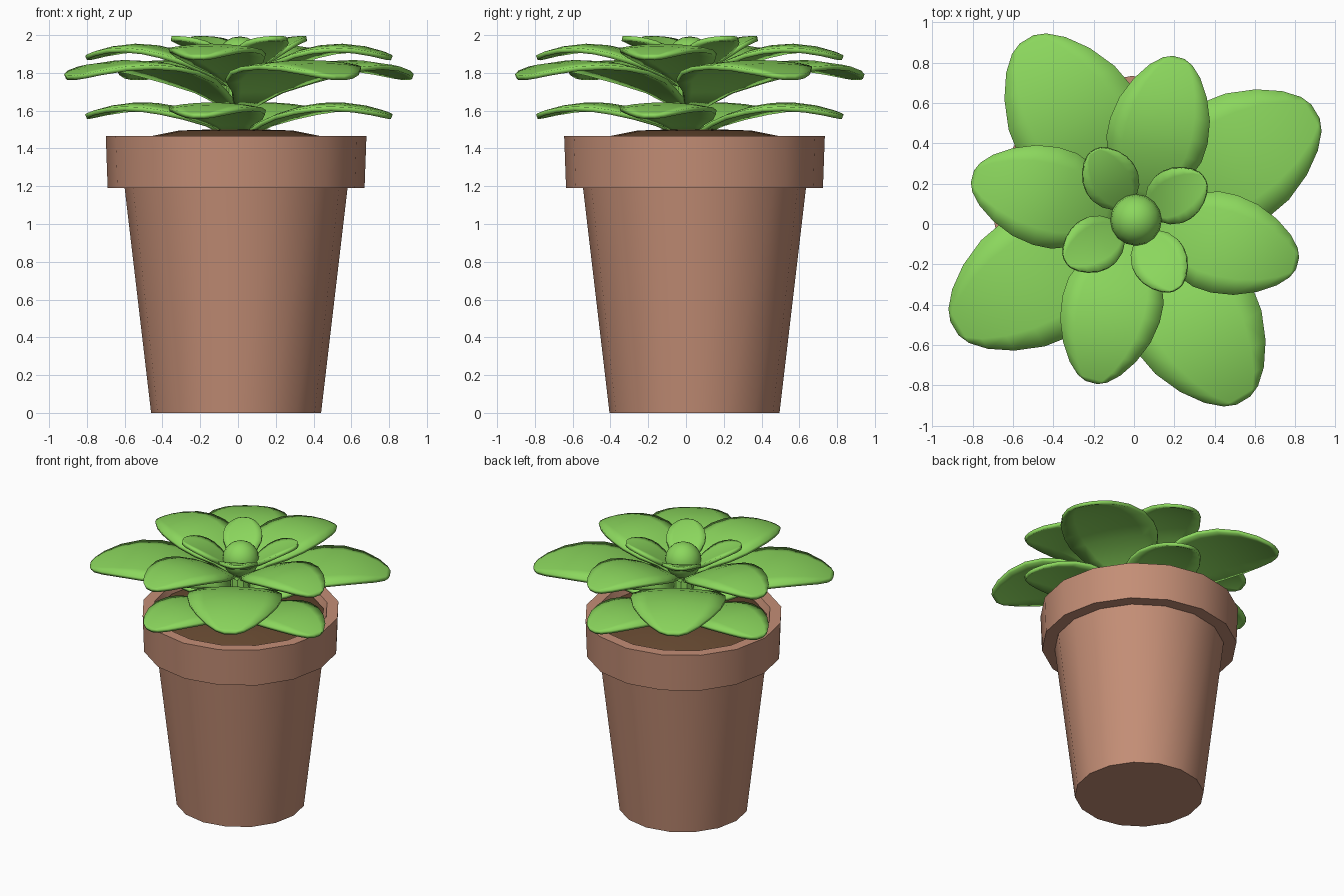
import bpy, bmesh, math

if "Cube" in bpy.data.objects:
    bpy.data.objects.remove(bpy.data.objects["Cube"])

CX, CY = -0.01, 0.045      # pot axis
PX, PY = 0.005, 0.02       # plant axis


def material(name, color):
    m = bpy.data.materials.new(name)
    m.diffuse_color = (*color, 1)
    m.use_nodes = True
    m.node_tree.nodes["Principled BSDF"].inputs["Base Color"].default_value = m.diffuse_color
    return m


CLAY = material("clay", (0.55, 0.27, 0.18))
SOIL = material("soil", (0.13, 0.065, 0.03))
GREEN = material("leaf_green", (0.26, 0.68, 0.11))


def smooth(ob, angle):
    bpy.ops.object.select_all(action='DESELECT')
    ob.select_set(True)
    bpy.context.view_layer.objects.active = ob
    bpy.ops.object.shade_smooth_by_angle(angle=math.radians(angle))


def add_object(name, mesh, mat, loc):
    if not mesh.materials:
        mesh.materials.append(mat)
    ob = bpy.data.objects.new(name, mesh)
    ob.location = loc
    bpy.context.collection.objects.link(ob)
    return ob


def lathe(name, profile, mat, loc, sides=16):
    """Revolve (radius, z) points; radius 0 makes a pole."""
    bm = bmesh.new()
    rings = []
    for r, z in profile:
        n = 1 if r == 0 else sides
        rings.append([bm.verts.new((r * math.cos(math.tau * i / sides),
                                    r * math.sin(math.tau * i / sides), z)) for i in range(n)])
    for a, b in zip(rings, rings[1:]):
        for i in range(sides):
            j = (i + 1) % sides
            quad = [a[i % len(a)], a[j % len(a)], b[j % len(b)], b[i % len(b)]]
            bm.faces.new(list(dict.fromkeys(quad)))
    bmesh.ops.recalc_face_normals(bm, faces=bm.faces)
    mesh = bpy.data.meshes.new(name)
    bm.to_mesh(mesh)
    bm.free()
    ob = add_object(name, mesh, mat, loc)
    smooth(ob, 35)
    return ob


# Pot with stepped rim, and the mounded soil inside it
lathe("pot", [(0, 0), (0.45, 0), (0.59, 1.19), (0.68, 1.19), (0.69, 1.465),
              (0.61, 1.465), (0.58, 1.38), (0, 1.38)], CLAY, (CX, CY, 0))
lathe("soil", [(0, 1.385), (0.58, 1.385), (0.585, 1.42), (0.45, 1.465), (0.3, 1.495), (0, 1.505)],
      SOIL, (CX, CY, 0))

# Short stem holding the leaf tiers
lathe("stem", [(0, 1.45), (0.08, 1.45), (0.06, 1.82), (0, 1.82)], GREEN, (PX, PY, 0), 10)

# Outline of a leaf: (position along length, share of half width)
OUTLINE = [(0, .2), (.12, .45), (.25, .8), (.4, .98), (.52, 1), (.66, .93),
           (.8, .75), (.91, .52), (.975, .3), (1, .12)]
ACROSS = [-1, -.66, -.33, 0, .33, .66, 1]


def leaf_mesh(name, r0, r1, z0, zm, z1, half, dome):
    """Arched leaf along +x through start, middle and tip heights."""
    bm = bmesh.new()
    rows = []
    for t, w in OUTLINE:
        z = z0 * (1 - t) * (1 - 2 * t) + 4 * zm * t * (1 - t) + z1 * t * (2 * t - 1)
        rows.append([bm.verts.new((r0 + (r1 - r0) * t, s * w * half, z - dome * (s * w) ** 2))
                     for s in ACROSS])
    for a, b in zip(rows, rows[1:]):
        for i in range(len(ACROSS) - 1):
            bm.faces.new((a[i], b[i], b[i + 1], a[i + 1]))
    mesh = bpy.data.meshes.new(name)
    bm.to_mesh(mesh)
    bm.free()
    return mesh


# Tiers of four leaves: name, first angle, leaf dimensions
TIERS = [
    ("lower_leaf", -15, (.05, .835, 1.49, 1.64, 1.58, .25, .025)),
    ("wide_leaf", 31, (.05, 1.045, 1.64, 1.86, 1.785, .33, .03)),
    ("upper_leaf", -15, (.05, .835, 1.75, 1.945, 1.89, .25, .025)),
    ("inner_leaf", 31, (.05, .40, 1.81, 1.935, 1.995, .135, -.01)),
]
for name, angle, dims in TIERS:
    mesh = leaf_mesh(name, *dims)
    for k in range(4):
        ob = add_object(f"{name}_{k + 1}", mesh, GREEN, (PX, PY, 0))
        ob.rotation_euler.z = math.radians(angle + 90 * k)
        mod = ob.modifiers.new("thickness", 'SOLIDIFY')
        mod.thickness = 0.025
        mod.offset = -1
        if k == 0:
            for p in mesh.polygons:
                p.use_smooth = True
        smooth(ob, 50)

# Round centre bud
bpy.ops.mesh.primitive_uv_sphere_add(segments=16, ring_count=10, radius=0.128,
                                     location=(PX + .005, PY, 1.865))
bud = bpy.context.object
bud.name = "bud"
bud.data.materials.append(GREEN)
smooth(bud, 60)
